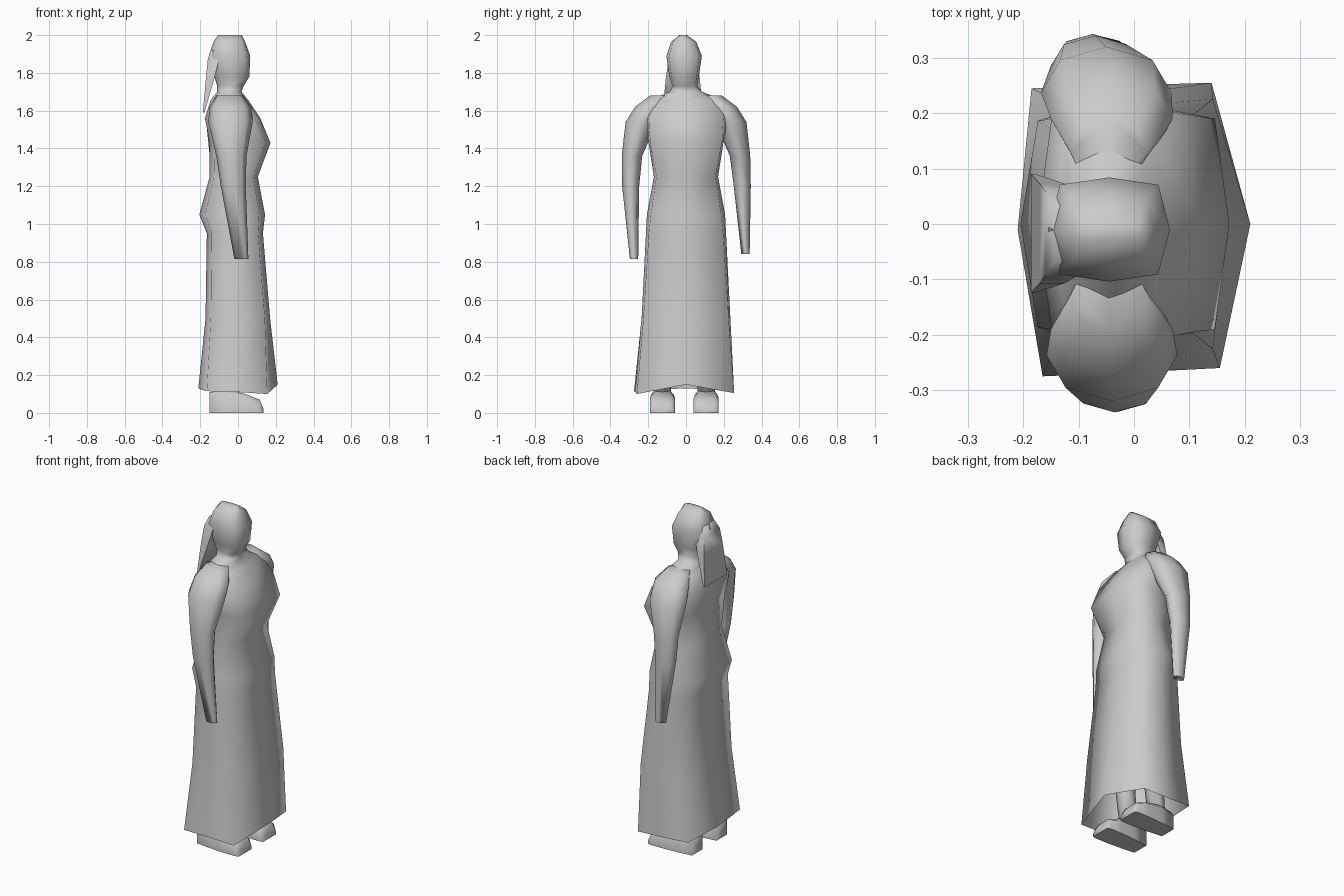
import bpy, bmesh, math

cube = bpy.data.objects.get("Cube")
if cube:
    bpy.data.objects.remove(cube, do_unlink=True)

stone = bpy.data.materials.new("plain_grey")
stone.use_nodes = True
stone.diffuse_color = (0.6, 0.6, 0.6, 1)
stone.node_tree.nodes["Principled BSDF"].inputs["Base Color"].default_value = (0.6, 0.6, 0.6, 1)


def loft(name, rings, cap_start=True, angle=85):
    """Skin a list of equal-length point rings and close the far end."""
    bm = bmesh.new()
    loops = [[bm.verts.new(p) for p in ring] for ring in rings]
    n = len(loops[0])
    for a, b in zip(loops, loops[1:]):
        for i in range(n):
            j = (i + 1) % n
            bm.faces.new((a[i], a[j], b[j], b[i]))
    if cap_start:
        bm.faces.new(loops[0][::-1])
    bm.faces.new(loops[-1])
    bmesh.ops.recalc_face_normals(bm, faces=bm.faces)
    mesh = bpy.data.meshes.new(name)
    bm.to_mesh(mesh)
    bm.free()
    mesh.materials.append(stone)
    obj = bpy.data.objects.new(name, mesh)
    bpy.context.collection.objects.link(obj)
    bpy.ops.object.select_all(action='DESELECT')
    obj.select_set(True)
    bpy.context.view_layer.objects.active = obj
    bpy.ops.object.shade_smooth_by_angle(angle=math.radians(angle))


def body_ring(z, back, front, half, k, y=0):
    """Eight-point section; k is how square the corners are."""
    mid, depth = (front + back) / 2, (front - back) / 2
    c = depth * (0.55 + 0.3 * k)
    w = half * k
    return [(front, y, z), (mid + c, y + w, z), (mid, y + half, z), (mid - c, y + w, z),
            (back, y, z), (mid - c, y - w, z), (mid, y - half, z), (mid + c, y - w, z)]


def oval_ring(z, x, y, rx, ry, n=8):
    return [(x + rx * math.cos(math.tau * i / n), y + ry * math.sin(math.tau * i / n), z)
            for i in range(n)]


# Robe: flared skirt, hips, waist, chest and shoulders up to the neck and head
hem = [(0.21, 0, 0.15), (0.14, 0.255, 0.105), (-0.02, 0.25, 0.11), (-0.185, 0.245, 0.12),
       (-0.21, -0.01, 0.13), (-0.165, -0.275, 0.115), (0, -0.268, 0.11), (0.155, -0.26, 0.10)]
sections = [
    (0.50, -0.172, 0.170, 0.235, 0.96), (0.95, -0.165, 0.132, 0.212, 0.93),
    (1.05, -0.205, 0.143, 0.207, 0.90), (1.25, -0.15, 0.105, 0.170, 0.92),
    (1.43, -0.15, 0.172, 0.198, 0.96), (1.56, -0.175, 0.118, 0.225, 0.88),
    (1.655, -0.145, 0.055, 0.195, 0.80), (1.70, -0.11, 0.018, 0.085, 0.80),
    (1.73, -0.11, 0.03, 0.066, 0.85, -0.006), (1.78, -0.125, 0.06, 0.078, 0.85, -0.01),
    (1.89, -0.155, 0.065, 0.094, 0.86, -0.01), (1.965, -0.13, 0.038, 0.066, 0.85, -0.012),
    (2.0, -0.105, 0.02, 0.02, 0.80, -0.015)]
loft("robe_and_head", [hem] + [body_ring(*s) for s in sections], cap_start=False)

# Sleeved arms, one hanging slightly forward and one slightly back
arm = [(1.68, -0.045, 0.13, 0.07, 0.06), (1.62, -0.04, 0.19, 0.11, 0.08),
       (1.54, -0.04, 0.237, 0.118, 0.083), (1.36, -0.035, 0.286, 0.08, 0.054),
       (1.20, -0.025, 0.293, 0.066, 0.045), (0.815, 0.018, 0.275, 0.037, 0.022)]
loft("right_arm", [oval_ring(z, x, -y, rx, ry) for z, x, y, rx, ry in arm])
swing = [0, 0, -0.01, -0.035, -0.05, -0.07]
spread = [0, 0, 0, 0, 0.005, 0.04]
loft("left_arm", [oval_ring(z + 0.025 * (z < 1), x + s, y + t, rx, ry)
                  for (z, x, y, rx, ry), s, t in zip(arm, swing, spread)])

# Veil: cloth hanging from the back of the head, tapering to a thin lower edge
veil = [(1.92, -0.145, -0.10, 0.05), (1.87, -0.160, -0.10, 0.075),
        (1.77, -0.170, -0.125, 0.09), (1.59, -0.186, -0.178, 0.107)]
loft("veil", [[(inner, w - 0.017, z), (outer, w - 0.017, z),
               (outer, -w - 0.017, z), (inner, -w - 0.017, z)] for z, outer, inner, w in veil])

# Shoes and ankles under the hem
shoe = [(-0.15, 0.11, 0.05), (-0.06, 0.12, 0.06), (0.04, 0.10, 0.066),
        (0.115, 0.07, 0.066), (0.135, 0.02, 0.06)]
for side, y in (("left", 0.107), ("right", -0.125)):
    loft(side + "_shoe", [[(x, y - w, 0), (x, y + w, 0), (x, y + w, top * 0.8),
                           (x, y + w * 0.7, top), (x, y - w * 0.7, top),
                           (x, y - w, top * 0.8)] for x, top, w in shoe])
    loft(side + "_leg", [oval_ring(0.08, -0.07, y, 0.05, 0.045),
                         oval_ring(0.45, -0.03, y, 0.06, 0.055)])
